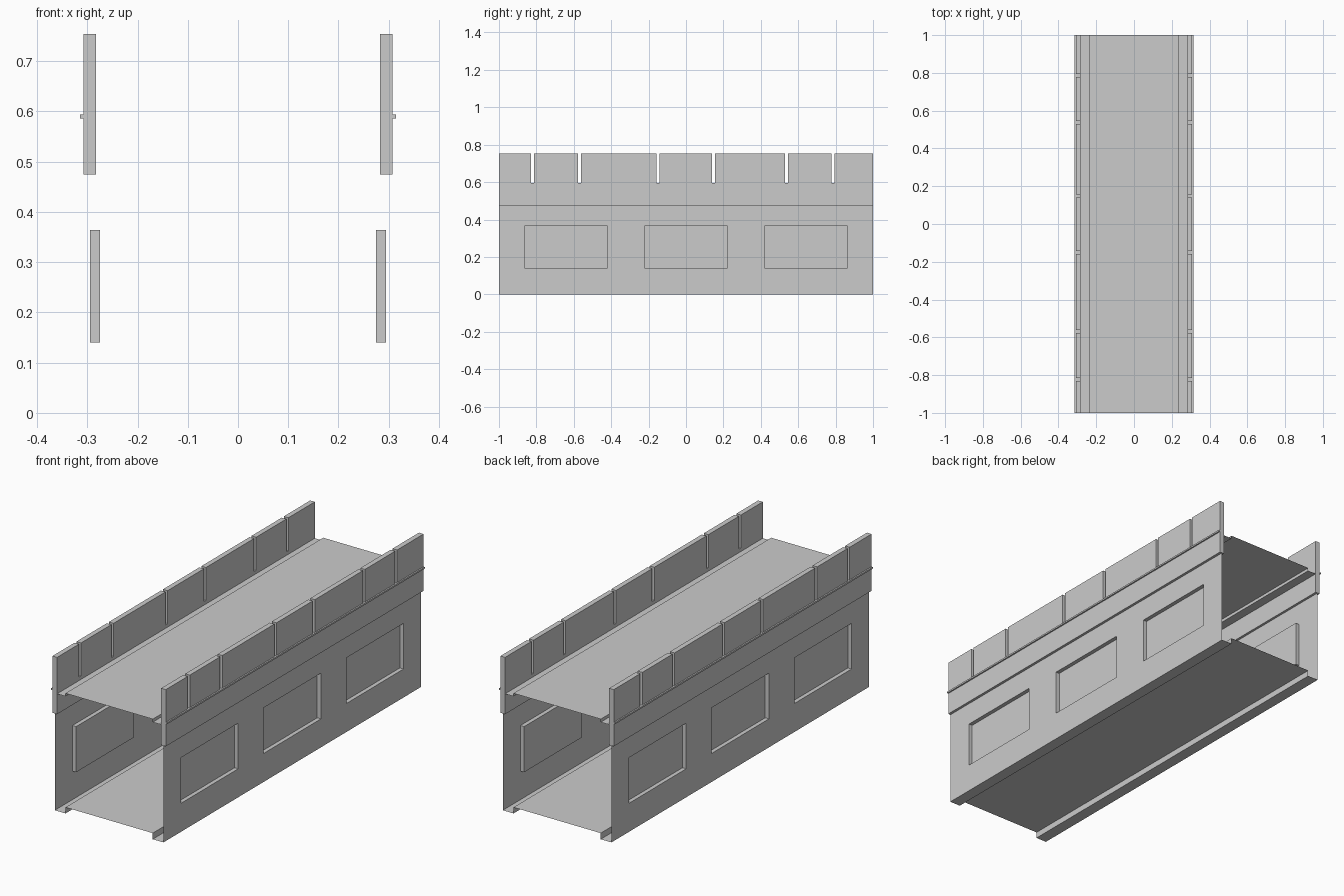
import bpy, bmesh

if "Cube" in bpy.data.objects:
    bpy.data.objects.remove(bpy.data.objects["Cube"])

WALL_X, PANEL_X = 0.295, 0.275        # wall sheet and recessed panel
PAR_IN, PAR_OUT = 0.283, 0.308        # parapet thickness
RIM_X, DECK_X = 0.315, 0.237


def finish(name, bm, mirror=False):
    bmesh.ops.remove_doubles(bm, verts=bm.verts, dist=1e-5)
    me = bpy.data.meshes.new(name)
    bm.to_mesh(me)
    bm.free()
    ob = bpy.data.objects.new(name, me)
    bpy.context.collection.objects.link(ob)
    if mirror:
        m = ob.modifiers.new("mirror", 'MIRROR')
        m.use_axis = (True, False, False)
        m.use_mirror_merge = False
    return ob


def face(bm, pts):
    return bm.faces.new([bm.verts.new(p) for p in pts])


def prism(name, outline, x0, x1):
    """Extrude a (y, z) outline from x0 to x1, mirrored to both sides."""
    bm = bmesh.new()
    f = face(bm, [(x0, y, z) for y, z in outline])
    r = bmesh.ops.extrude_face_region(bm, geom=[f])
    bm.faces.new([v for v in reversed(f.verts)]) if not f.is_valid else None
    vs = [g for g in r['geom'] if isinstance(g, bmesh.types.BMVert)]
    bmesh.ops.translate(bm, verts=vs, vec=(x1 - x0, 0, 0))
    bmesh.ops.recalc_face_normals(bm, faces=bm.faces)
    return finish(name, bm, True)


def sheet(name, profile):
    """Open sheet: (x, z) profile swept along the full length."""
    bm = bmesh.new()
    for (xa, za), (xb, zb) in zip(profile, profile[1:]):
        face(bm, [(xa, -1, za), (xa, 1, za), (xb, 1, zb), (xb, -1, zb)])
    return finish(name, bm)


# Side walls: single sheets with three recessed panels
bm = bmesh.new()
ys = [-1, -0.863, -0.42, -0.222, 0.222, 0.42, 0.863, 1]
zs = [0, 0.14, 0.364, 0.475]
for i in range(len(ys) - 1):
    for j in range(3):
        quad = [(ys[i], zs[j]), (ys[i + 1], zs[j]),
                (ys[i + 1], zs[j + 1]), (ys[i], zs[j + 1])]
        if i % 2 == 1 and j == 1:
            face(bm, [(PANEL_X, y, z) for y, z in quad])
            for a, b in zip(quad, quad[1:] + quad[:1]):
                face(bm, [(WALL_X, *a), (WALL_X, *b), (PANEL_X, *b), (PANEL_X, *a)])
        else:
            face(bm, [(WALL_X, y, z) for y, z in quad])
finish("side_wall", bm, True)

# Parapets: solid band with narrow slots cut down from the top
LOW, SLOT_Z, TOP = 0.475, 0.592, 0.754
outline = [(-1, LOW), (1, LOW), (1, TOP)]
for g in (0.787, 0.537, 0.148, -0.15, -0.57, -0.822):
    outline += [(g + 0.008, TOP), (g + 0.008, SLOT_Z), (g - 0.008, SLOT_Z), (g - 0.008, TOP)]
outline.append((-1, TOP))
prism("parapet", outline, PAR_IN, PAR_OUT)

# Thin moulding along the outside of each parapet
prism("moulding", [(-1, 0.586), (1, 0.586), (1, 0.594), (-1, 0.594)], PAR_OUT, RIM_X)

# Underside and walkway: raised centre with lower side strips
sheet("underside", [(-WALL_X, 0), (-DECK_X, 0), (-DECK_X, 0.03),
                    (DECK_X, 0.03), (DECK_X, 0), (WALL_X, 0)])
sheet("walkway", [(PAR_IN, 0.575), (DECK_X, 0.575), (DECK_X, 0.59),
                  (-DECK_X, 0.59), (-DECK_X, 0.575), (-PAR_IN, 0.575)])
